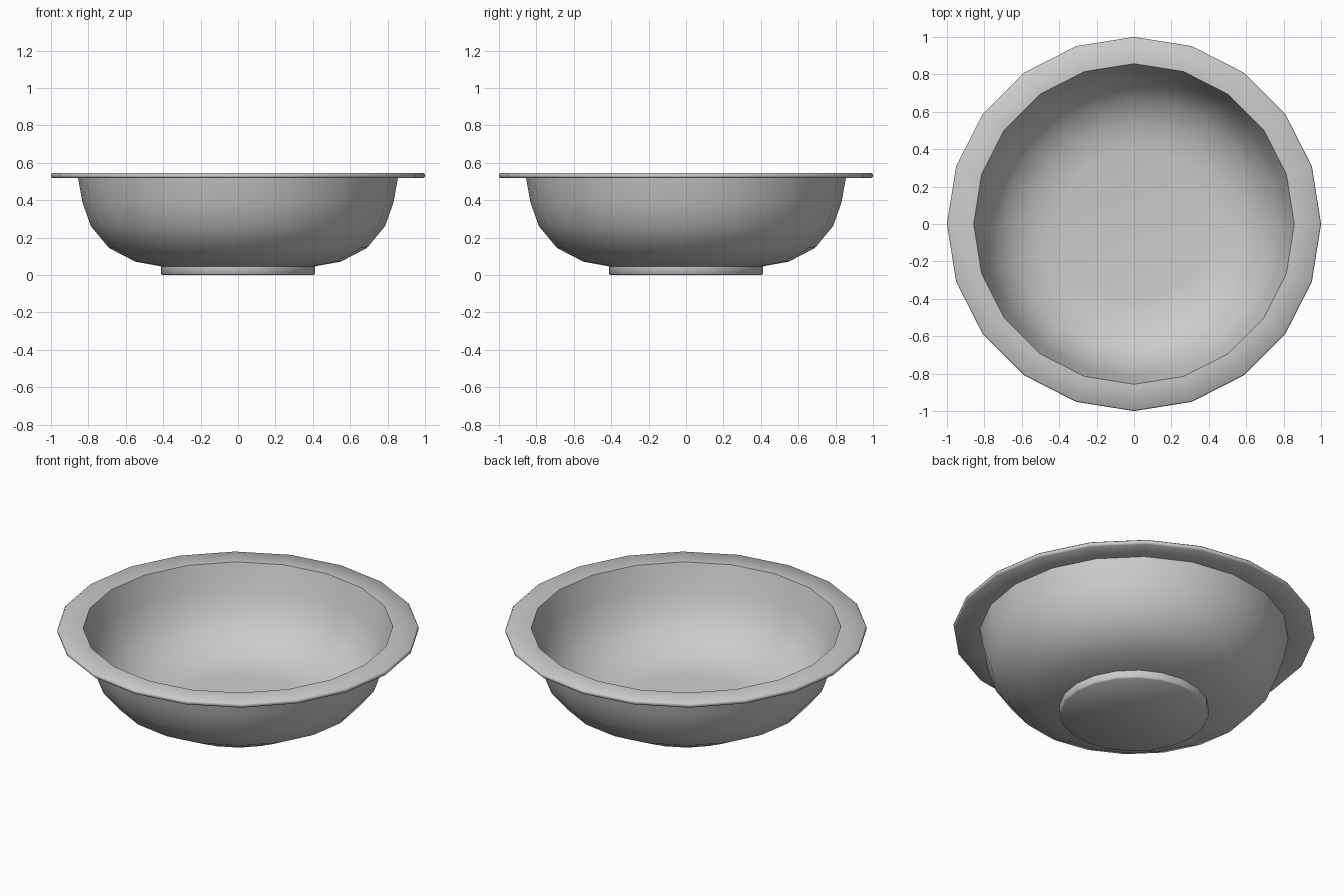
import bpy, bmesh, math

if "Cube" in bpy.data.objects:
    bpy.data.objects.remove(bpy.data.objects["Cube"])

SIDES = 20


def lathe(name, profile, angle):
    """Revolve (radius, height) points; zero radius makes a pole."""
    bm = bmesh.new()
    rings = []
    for r, z in profile:
        if r == 0:
            rings.append([bm.verts.new((0, 0, z))] * SIDES)
        else:
            rings.append([bm.verts.new((r * math.cos(math.tau * i / SIDES),
                                        r * math.sin(math.tau * i / SIDES), z))
                          for i in range(SIDES)])
    for a, b in zip(rings, rings[1:]):
        for i in range(SIDES):
            j = (i + 1) % SIDES
            bm.faces.new(dict.fromkeys((a[i], a[j], b[j], b[i])))
    bmesh.ops.recalc_face_normals(bm, faces=bm.faces)
    mesh = bpy.data.meshes.new(name)
    bm.to_mesh(mesh)
    bm.free()
    obj = bpy.data.objects.new(name, mesh)
    bpy.context.collection.objects.link(obj)
    bpy.ops.object.select_all(action='DESELECT')
    obj.select_set(True)
    bpy.context.view_layer.objects.active = obj
    bpy.ops.object.shade_smooth_by_angle(angle=math.radians(angle))
    return obj


# Foot, outer wall, flat flange rim, inner wall and floor
foot = [(0, 0), (0.405, 0), (0.413, 0.008), (0.413, 0.047)]
outer = [(0.55, 0.072), (0.69, 0.145), (0.787, 0.262), (0.832, 0.39), (0.855, 0.518)]
rim = [(0.992, 0.518), (1.0, 0.526), (1.0, 0.538), (0.992, 0.546)]
inner = [(0.857, 0.546), (0.818, 0.4), (0.77, 0.275), (0.675, 0.162),
         (0.54, 0.092), (0.4, 0.072), (0, 0.072)]
lathe("bowl", foot + outer + rim + inner, 50)
